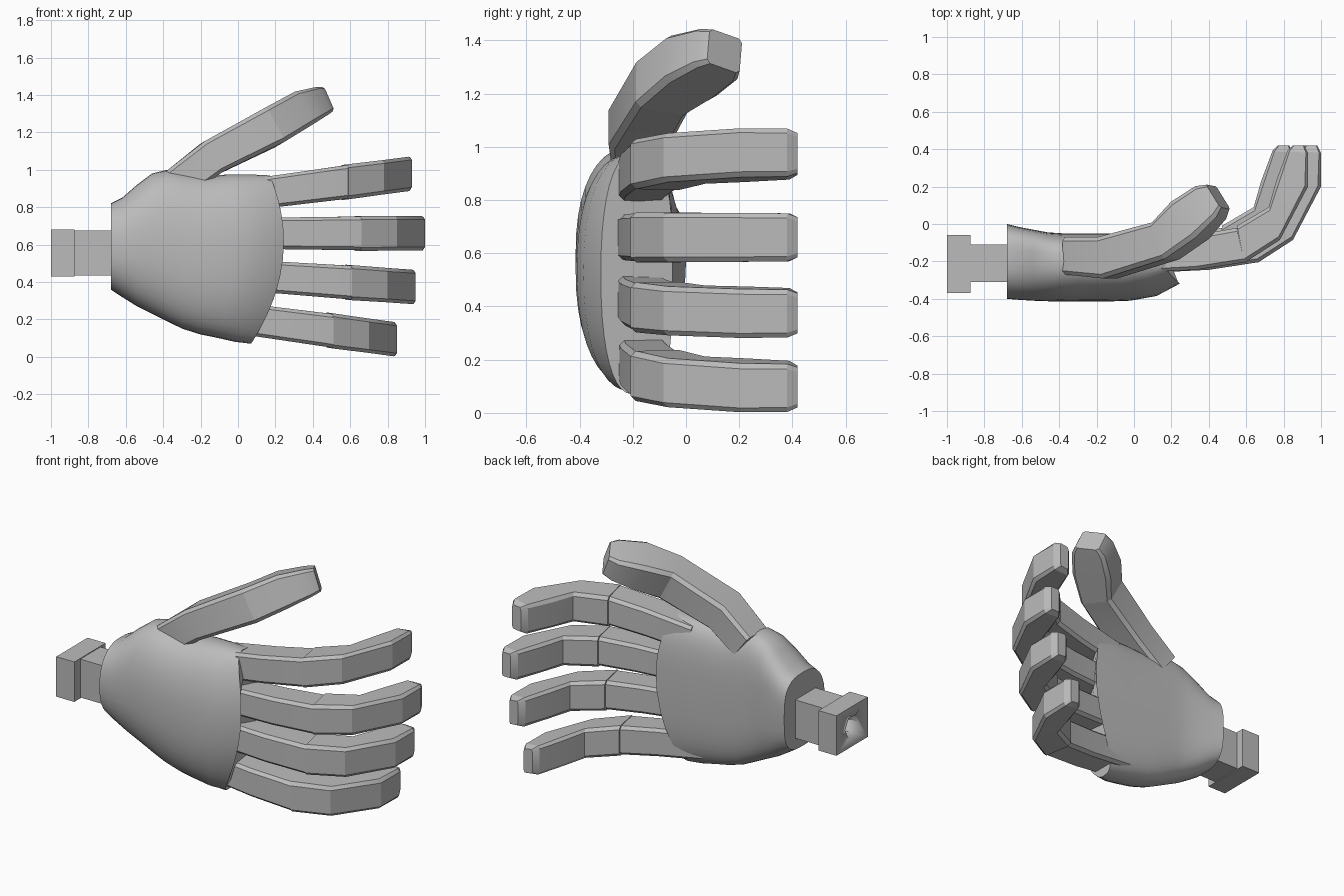
import bpy, bmesh, math
from mathutils import Vector

if "Cube" in bpy.data.objects:
    bpy.data.objects.remove(bpy.data.objects["Cube"])

grey = bpy.data.materials.new("plain_grey")
grey.use_nodes = True
grey.diffuse_color = (0.5, 0.5, 0.5, 1)
grey.node_tree.nodes["Principled BSDF"].inputs["Base Color"].default_value = (0.5, 0.5, 0.5, 1)


def loft(name, rings, angle=30):
    """Skin a list of equal-sized point rings and cap both ends."""
    bm = bmesh.new()
    rows = [[bm.verts.new(p) for p in ring] for ring in rings]
    n = len(rows[0])
    for a, b in zip(rows, rows[1:]):
        for i in range(n):
            j = (i + 1) % n
            bm.faces.new((a[i], a[j], b[j], b[i]))
    bm.faces.new(rows[0])
    bm.faces.new(rows[-1])
    bmesh.ops.recalc_face_normals(bm, faces=bm.faces)
    mesh = bpy.data.meshes.new(name)
    bm.to_mesh(mesh)
    bm.free()
    mesh.materials.append(grey)
    obj = bpy.data.objects.new(name, mesh)
    bpy.context.collection.objects.link(obj)
    bpy.ops.object.select_all(action="DESELECT")
    obj.select_set(True)
    bpy.context.view_layer.objects.active = obj
    bpy.ops.object.shade_smooth_by_angle(angle=math.radians(angle))
    return obj


def chamfered_ring(centre, u, w, c=0.2):
    """Rectangle with cut corners spanned by half-axes u and w."""
    k = 1 - c
    shape = [(1, -k), (1, k), (k, 1), (-k, 1), (-1, k), (-1, -k), (-k, -1), (k, -1)]
    return [centre + u * a + w * b for a, b in shape]


def box(name, lo, hi):
    (x0, y0, z0), (x1, y1, z1) = lo, hi
    return loft(name, [[(x, y0, z0), (x, y1, z0), (x, y1, z1), (x, y0, z1)] for x in (x0, x1)])


# Palm: domed on the back of the hand, flatter inside, knuckle edge bowed outward
def palm_ring(x, z_lo, z_hi, y_front, y_back, bow, steps=40):
    ring = []
    zc, hz, yc = (z_lo + z_hi) / 2, (z_hi - z_lo) / 2, -0.2
    for i in range(steps):
        a = math.tau * i / steps
        c, s = math.cos(a), math.sin(a)
        power = 2 / (2.3 if s < 0 else 3.2)
        t = math.copysign(abs(c) ** power, c)
        depth = abs(s) ** power
        y = yc + depth * ((y_front - yc) if s < 0 else (y_back - yc))
        ring.append((x + bow * (0.05 * t - 0.12 * t * t), y, zc + hz * t))
    return ring


palm_stations = [
    (-0.68, 0.36, 0.82, -0.40, 0.00, 0),
    (-0.62, 0.32, 0.85, -0.405, -0.015, 0),
    (-0.54, 0.27, 0.92, -0.41, -0.03, 0),
    (-0.46, 0.23, 0.98, -0.413, -0.045, 0),
    (-0.38, 0.19, 1.00, -0.415, -0.05, 0),
    (-0.28, 0.15, 0.985, -0.415, -0.05, 0.1),
    (-0.16, 0.12, 0.965, -0.415, -0.05, 0.25),
    (-0.02, 0.10, 0.975, -0.41, -0.05, 0.5),
    (0.12, 0.08, 0.975, -0.385, -0.05, 0.8),
    (0.24, 0.07, 0.97, -0.32, -0.05, 1),
]
loft("palm", [palm_ring(*s) for s in palm_stations])

# Fingers: (outer x, outer y, inner x, inner y, half width)
lower_finger = [
    (0.10, -0.26, 0.10, -0.09, 0.083),
    (0.40, -0.245, 0.40, -0.06, 0.087),
    (0.66, -0.205, 0.62, -0.02, 0.09),
]
upper_finger = [
    (0.66, -0.208, 0.62, -0.01, 0.094),
    (0.85, -0.085, 0.79, 0.09, 0.092),
    (1.00, 0.20, 0.83, 0.23, 0.092),
    (1.00, 0.38, 0.89, 0.39, 0.09),
    (0.98, 0.42, 0.92, 0.42, 0.075),
]


def finger_part(name, stations, shift, z0, slope):
    rings = []
    for ox, oy, ix, iy, half in stations:
        outer, inner = (Vector((x + shift, y, z0 + slope * (x + shift - 0.2)))
                        for x, y in ((ox, oy), (ix, iy)))
        rings.append(chamfered_ring((outer + inner) / 2, (outer - inner) / 2,
                                    Vector((0, 0, half))))
    loft(name, rings, 22)


fingers = {
    "index_finger": (-0.07, 0.885, 0.13),
    "middle_finger": (0, 0.66, 0),
    "ring_finger": (-0.05, 0.425, -0.07),
    "little_finger": (-0.15, 0.18, -0.135),
}
for name, placing in fingers.items():
    finger_part(name + "_lower", lower_finger, *placing)
    finger_part(name + "_upper", upper_finger, *placing)

# Thumb: (centre, half thickness, half width), swept along its bent path
thumb = [
    ((-0.33, -0.17, 0.92), 0.10, 0.09),
    ((-0.14, -0.18, 1.065), 0.112, 0.095),
    ((0.17, -0.09, 1.225), 0.105, 0.105),
    ((0.30, 0.02, 1.30), 0.122, 0.10),
    ((0.41, 0.115, 1.345), 0.105, 0.08),
    ((0.45, 0.145, 1.36), 0.075, 0.07),
]
points = [Vector(s[0]) for s in thumb]
thumb_rings = []
for i, (_, thick, half) in enumerate(thumb):
    along = (points[min(i + 1, len(points) - 1)] - points[max(i - 1, 0)]).normalized()
    across = Vector((-0.5, 0, 0.87))
    across = (across - along * across.dot(along)).normalized()
    thumb_rings.append(chamfered_ring(points[i], along.cross(across) * thick, across * half))
loft("thumb_lower", thumb_rings[:3], 22)
loft("thumb_upper", thumb_rings[2:], 35)

# Wrist connector: neck and wider end block with a hexagonal socket
box("wrist_neck", (-0.88, -0.31, 0.435), (-0.64, -0.11, 0.675))
block = box("wrist_block", (-1, -0.37, 0.43), (-0.875, -0.06, 0.68))
socket = loft("socket_cutter", [
    [(x, -0.215 + 0.07 * math.cos(i * math.pi / 3), 0.555 + 0.07 * math.sin(i * math.pi / 3))
     for i in range(6)] for x in (-1.05, -0.9)])
socket.hide_render = True
socket.hide_viewport = True
cut = block.modifiers.new("socket", "BOOLEAN")
cut.operation = "DIFFERENCE"
cut.object = socket
cut.solver = "EXACT"
